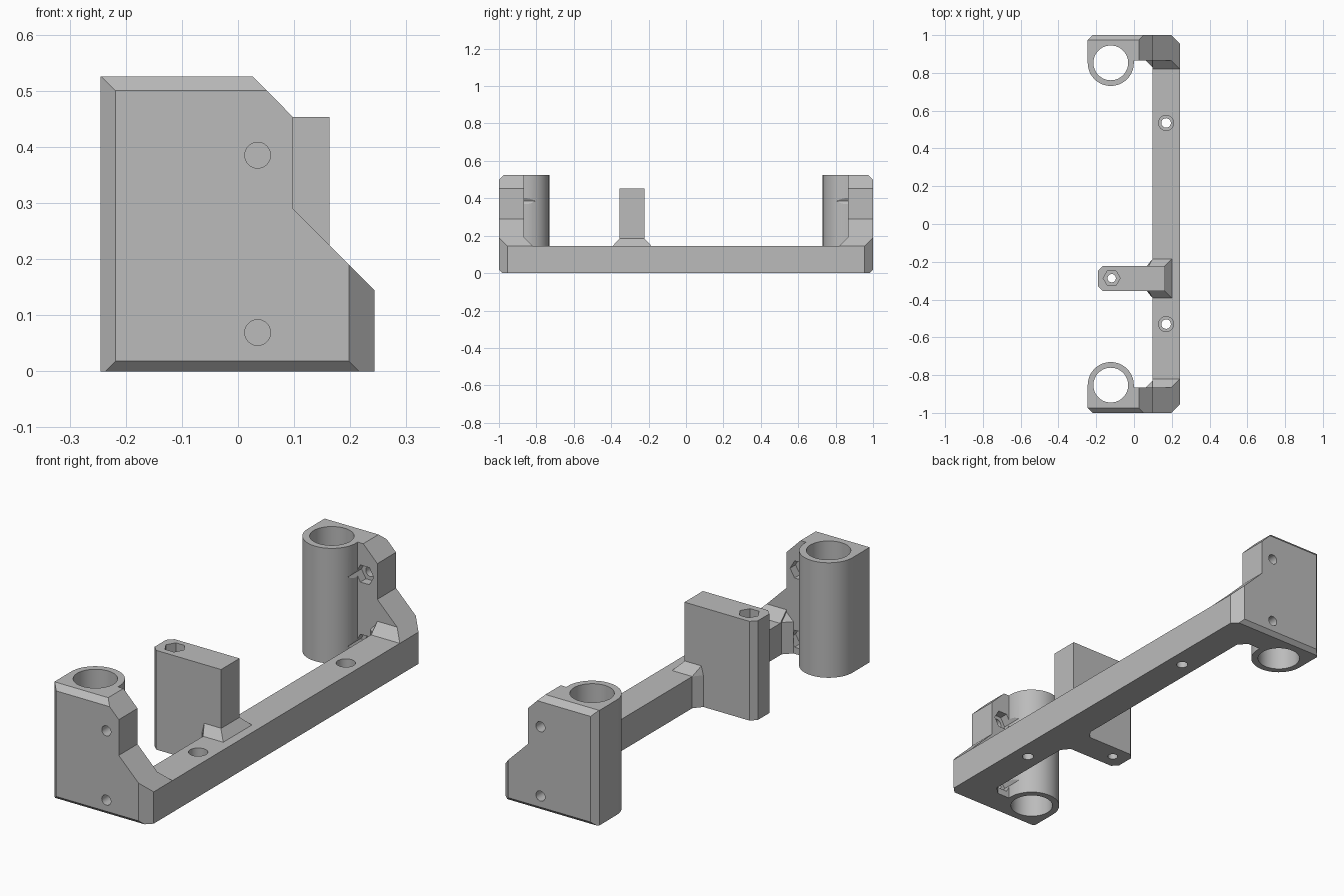
import bpy, bmesh, math
from mathutils import Vector, Matrix

cube = bpy.data.objects.get("Cube")
if cube:
    bpy.data.objects.remove(cube, do_unlink=True)

grey = bpy.data.materials.new("plain grey")
grey.use_nodes = True
grey.diffuse_color = (0.5, 0.5, 0.5, 1)
grey.node_tree.nodes["Principled BSDF"].inputs["Base Color"].default_value = (0.5, 0.5, 0.5, 1)


def to_object(name, bm):
    bmesh.ops.recalc_face_normals(bm, faces=bm.faces)
    mesh = bpy.data.meshes.new(name)
    bm.to_mesh(mesh)
    bm.free()
    mesh.materials.append(grey)
    ob = bpy.data.objects.new(name, mesh)
    bpy.context.collection.objects.link(ob)
    return ob


def prism(name, outline, lo, hi, axis="z", cuts=()):
    """Extrude an outline along z or y, then slice off corners with planes."""
    bm = bmesh.new()
    place = (lambda a, b, t: (a, b, t)) if axis == "z" else (lambda a, b, t: (a, t, b))
    rings = [[bm.verts.new(place(a, b, t)) for a, b in outline] for t in (lo, hi)]
    bm.faces.new(rings[0])
    bm.faces.new(rings[1])
    n = len(outline)
    for i in range(n):
        j = (i + 1) % n
        bm.faces.new((rings[0][i], rings[0][j], rings[1][j], rings[1][i]))
    for point, normal in cuts:
        res = bmesh.ops.bisect_plane(bm, geom=bm.verts[:] + bm.edges[:] + bm.faces[:],
                                     plane_co=point, plane_no=normal, clear_outer=True)
        edges = [e for e in res["geom_cut"] if isinstance(e, bmesh.types.BMEdge)]
        bmesh.ops.contextual_create(bm, geom=edges)
    return to_object(name, bm)


def hull(name, points):
    bm = bmesh.new()
    for p in points:
        bm.verts.new(p)
    bmesh.ops.convex_hull(bm, input=bm.verts)
    bmesh.ops.dissolve_limit(bm, angle_limit=0.01, verts=bm.verts, edges=bm.edges)
    return to_object(name, bm)


def circle(x, y, r, n=48, turn=0.0):
    return [(x + r * math.cos(turn + math.tau * i / n),
             y + r * math.sin(turn + math.tau * i / n)) for i in range(n)]


def combine(target, tool, operation):
    mod = target.modifiers.new("bool", "BOOLEAN")
    mod.operation, mod.solver, mod.object = operation, "EXACT", tool
    bpy.context.view_layer.objects.active = target
    bpy.ops.object.modifier_apply(modifier=mod.name)
    bpy.data.objects.remove(tool, do_unlink=True)


def drill(target, outline, lo, hi, axis="z"):
    combine(target, prism("cutter", outline, lo, hi, axis), "DIFFERENCE")


BAR_IN, BAR_OUT, BAR_TOP, HEIGHT = 0.098, 0.243, 0.145, 0.525
WALL_IN, LEFT, TUBE_X, TUBE_Y = -0.865, -0.245, -0.123, -0.853

# Long bar with two counterbored screw holes
bar = prism("base_bar", [(BAR_IN, WALL_IN), (BAR_OUT, WALL_IN),
                         (BAR_OUT, -WALL_IN), (BAR_IN, -WALL_IN)], 0, BAR_TOP)
for y in (-0.53, 0.535):
    drill(bar, circle(0.17, y, 0.025, 32), -0.1, 0.3)
    drill(bar, circle(0.17, y, 0.04, 32), 0.085, 0.3)

# End wall with chamfered outer edges
wall = prism("front_end_bracket",
             [(LEFT, 0), (BAR_OUT, 0), (BAR_OUT, BAR_TOP), (BAR_IN, 0.29),
              (BAR_IN, 0.453), (0.027, HEIGHT), (LEFT, HEIGHT)], -1, WALL_IN, "y",
             [((LEFT, -0.973, 0), (-1, -1, 0)), ((0, -0.975, HEIGHT), (0, -1, 1)),
              ((0, -0.982, 0), (0, -1, -1)), ((BAR_OUT, -0.955, 0), (1, -1, 0))])
# Tube socket blended into the wall
arc = [(TUBE_X + 0.122 * math.cos(math.pi * i / 32),
        TUBE_Y + 0.122 * math.sin(math.pi * i / 32)) for i in range(33)]
combine(wall, prism("tube", arc + [(LEFT, -0.92), (-0.001, -0.92)], 0, HEIGHT), "UNION")
drill(wall, circle(TUBE_X, TUBE_Y, 0.092, 64), -0.1, 0.7)
# Screw holes with hexagonal nut pockets on the inside
for z in (0.069, 0.385):
    drill(wall, circle(0.035, z, 0.023, 32), -1.1, -0.7, "y")
    drill(wall, circle(0.035, z, 0.045, 6), -0.905, -0.78, "y")

# Sloped gussets between wall and bar
s = 0.045
gusset = hull("front_gusset", [
    (BAR_IN, WALL_IN, BAR_TOP), (BAR_OUT, WALL_IN, BAR_TOP),
    (BAR_IN, WALL_IN + s, BAR_TOP), (BAR_OUT, WALL_IN + s, BAR_TOP),
    (BAR_IN, WALL_IN, BAR_TOP + s), (BAR_OUT - s, WALL_IN, BAR_TOP + s)])
side_gusset = hull("front_side_gusset", [
    (x, y, z) for z in (0, BAR_TOP) for x, y in
    ((BAR_IN, WALL_IN), (BAR_IN, WALL_IN + 0.035), (BAR_IN - 0.035, WALL_IN))]
    + [(BAR_IN, WALL_IN, BAR_TOP + 0.035)])

# Upright arm, standing partly on the bar
A0, A1, c = -0.355, -0.222, 0.025
arm = prism("arm", [(-0.19, 0), (BAR_IN, 0), (BAR_IN, BAR_TOP), (0.163, BAR_TOP),
                    (0.163, 0.453), (-0.19, 0.453)], A0, A1, "y",
            [((-0.19, A0 + c, 0), (-1, -1, 0)), ((-0.19, A1 - c, 0), (-1, 1, 0))])
drill(arm, circle(-0.118, -0.287, 0.022, 32), -0.1, 0.6)
drill(arm, circle(-0.118, -0.287, 0.045, 6), 0.4, 0.6)

# Flared foot around the arm
g = 0.037
foot = hull("arm_foot", [(x, y, BAR_TOP) for x in (BAR_IN, 0.2) for y in (A0 - g, A1 + g)]
            + [(x, y, BAR_TOP + 0.04) for x in (BAR_IN - 0.02, 0.162) for y in (A0, A1)]
            + [(BAR_IN - 0.03, y, BAR_TOP) for y in (A0, A1)])
side_feet = []
for label, y, d in (("front", A0, -g), ("back", A1, g)):
    side_feet.append(prism("arm_side_foot_" + label,
                           [(BAR_IN, y), (BAR_IN, y + d), (BAR_IN - 0.03, y)], 0, BAR_TOP))

# Mirror the front end to the back
parts = [bar, wall, gusset, side_gusset, arm, foot] + side_feet
for ob in (wall, gusset, side_gusset):
    twin = ob.copy()
    twin.data = ob.data.copy()
    twin.name = ob.name.replace("front", "back")
    twin.data.transform(Matrix.Scale(-1, 4, Vector((0, 1, 0))))
    twin.data.flip_normals()
    bpy.context.collection.objects.link(twin)
    parts.append(twin)

# Smooth round surfaces, sharp edges elsewhere
bpy.ops.object.select_all(action="DESELECT")
for ob in parts:
    ob.select_set(True)
bpy.context.view_layer.objects.active = bar
bpy.ops.object.shade_smooth_by_angle(angle=math.radians(25))
